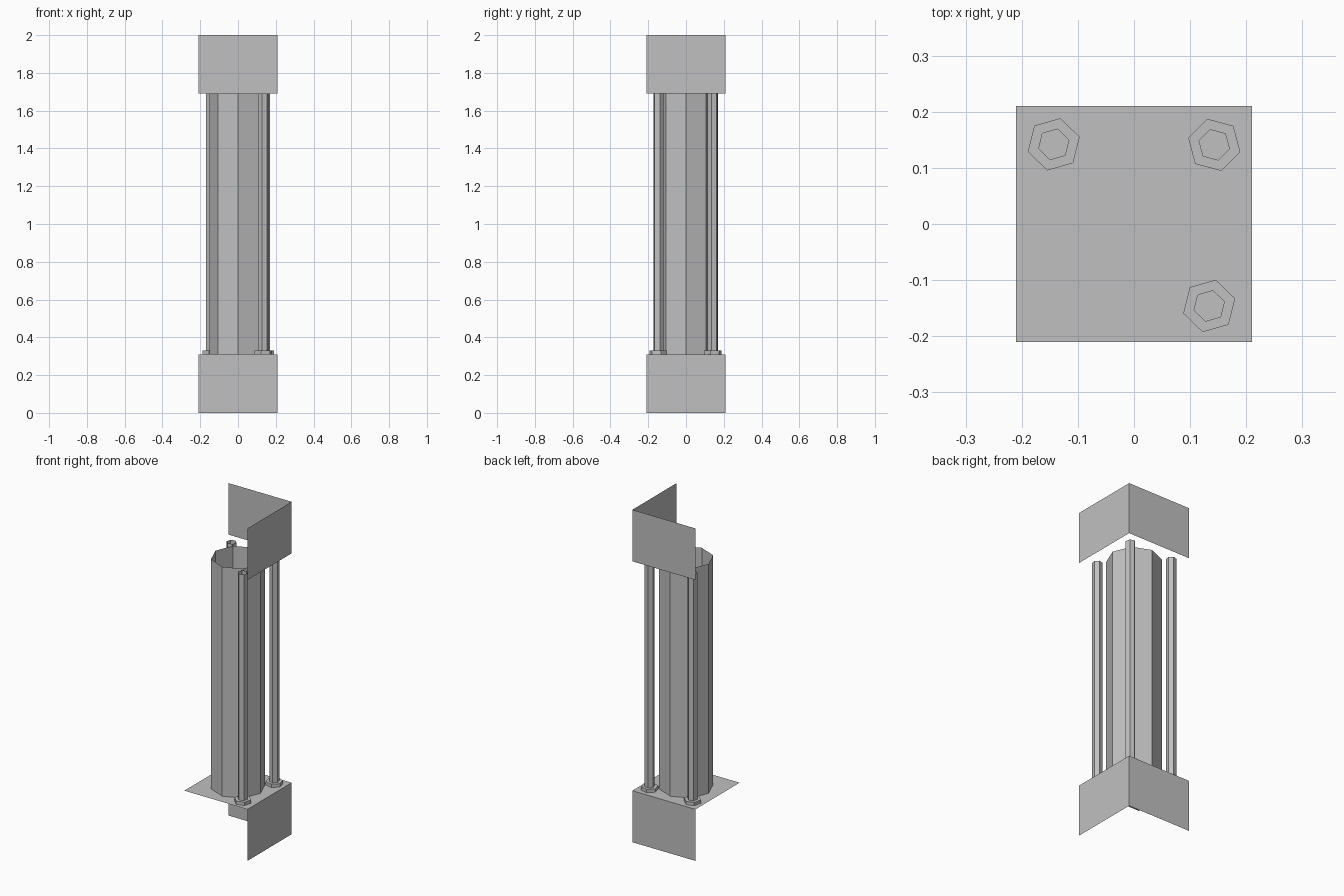
import bpy
import bmesh
from math import cos, sin, pi, radians

HALF = 0.21          # half width of the square footprint
PLATE_Z = 0.31       # top of the lower box
SHAFT_TOP = 1.69     # underside of the upper box
TOP = 2.0

cube = bpy.data.objects.get("Cube")
if cube:
    bpy.data.objects.remove(cube, do_unlink=True)

grey = bpy.data.materials.new("plain grey")
grey.use_nodes = True
COLOUR = (0.53, 0.53, 0.53, 1)
grey.diffuse_color = COLOUR
grey.node_tree.nodes["Principled BSDF"].inputs["Base Color"].default_value = COLOUR


def finish(name, bm, location=(0, 0, 0)):
    mesh = bpy.data.meshes.new(name)
    bm.to_mesh(mesh)
    bm.free()
    mesh.materials.append(grey)
    obj = bpy.data.objects.new(name, mesh)
    obj.location = location
    bpy.context.collection.objects.link(obj)
    return obj


def sheet(name, corners):
    """A single thin panel."""
    bm = bmesh.new()
    bm.faces.new([bm.verts.new(c) for c in corners])
    return finish(name, bm)


def shell(name, profile, sides, turn=0, location=(0, 0, 0)):
    """Sweep a (radius, height) profile round z as an open faceted shell."""
    bm = bmesh.new()
    rings = []
    for r, z in profile:
        angles = [turn + 2 * pi * i / sides for i in range(sides)]
        rings.append([bm.verts.new((r * cos(a), r * sin(a), z)) for a in angles])
    for low, high in zip(rings, rings[1:]):
        for i in range(sides):
            j = (i + 1) % sides
            bm.faces.new((low[i], low[j], high[j], high[i]))
    return finish(name, bm, location)


# Two outer walls on each end box
for label, z0, z1 in (("lower", 0, PLATE_Z), ("upper", SHAFT_TOP, TOP)):
    sheet(label + "_left_wall", [(HALF, -HALF, z0), (HALF, HALF, z0),
                                 (HALF, HALF, z1), (HALF, -HALF, z1)])
    sheet(label + "_back_wall", [(HALF, HALF, z0), (-HALF, HALF, z0),
                                 (-HALF, HALF, z1), (HALF, HALF, z1)])

# Plate covering the lower box
sheet("base_plate", [(-HALF, -HALF, PLATE_Z), (HALF, -HALF, PLATE_Z),
                     (HALF, HALF, PLATE_Z), (-HALF, HALF, PLATE_Z)])

# Eight-sided central column, open at the ends
shell("column", [(0.15, PLATE_Z), (0.15, SHAFT_TOP)], 8)

# Three hexagonal rods, each rising out of a flat nut
NUT_R, ROD_R, NUT_Z = 0.048, 0.028, 0.33
rods = (("back_right", -0.143, 0.142, 16),
        ("back_left", 0.143, 0.141, -15),
        ("front_left", 0.134, -0.146, 16))
for label, x, y, angle in rods:
    shell(label + "_rod",
          [(NUT_R, PLATE_Z), (NUT_R, NUT_Z), (ROD_R, NUT_Z), (ROD_R, SHAFT_TOP)],
          6, radians(angle), (x, y, 0))
